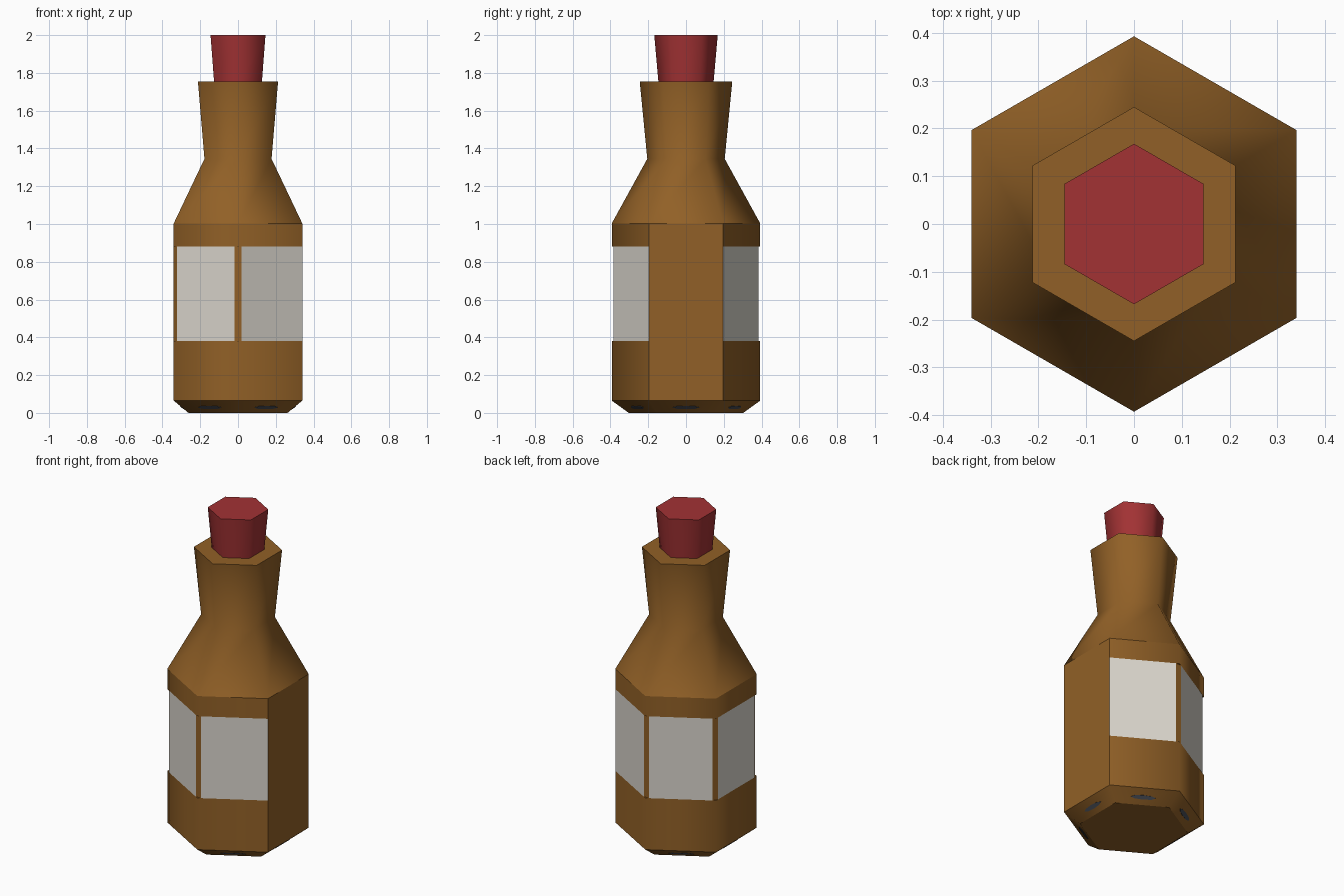
import bpy
import bmesh
from math import cos, sin, radians
from mathutils import Vector

cube = bpy.data.objects.get("Cube")
if cube:
    bpy.data.objects.remove(cube)


def material(name, rgb):
    m = bpy.data.materials.new(name)
    m.use_nodes = True
    m.diffuse_color = (*rgb, 1)
    m.node_tree.nodes["Principled BSDF"].inputs["Base Color"].default_value = (*rgb, 1)
    return m


glass = material("amber brown", (0.285, 0.118, 0.02))
paper = material("label white", (0.70, 0.67, 0.61))
wax = material("stopper red", (0.36, 0.032, 0.034))
slate = material("slate grey", (0.06, 0.067, 0.085))


def corner(i, r, z=0.0):
    a = radians(30 + 60 * i)
    return Vector((r * cos(a), r * sin(a), z))


def finish(name, bm, mats):
    bmesh.ops.recalc_face_normals(bm, faces=bm.faces)
    me = bpy.data.meshes.new(name)
    bm.to_mesh(me)
    bm.free()
    for m in mats:
        me.materials.append(m)
    ob = bpy.data.objects.new(name, me)
    bpy.context.collection.objects.link(ob)
    return ob


def loft(bm, rings):
    """Skin closed rings of points and cap both ends."""
    rings = [[bm.verts.new(p) for p in ring] for ring in rings]
    for a, b in zip(rings, rings[1:]):
        n = len(a)
        for i in range(n):
            j = (i + 1) % n
            bm.faces.new((a[i], a[j], b[j], b[i]))
    bm.faces.new(rings[0])
    bm.faces.new(rings[-1])
    bm.normal_update()


def hex_part(name, profile, mat):
    bm = bmesh.new()
    loft(bm, [[corner(i, r, z) for i in range(6)] for r, z in profile])
    bmesh.ops.recalc_face_normals(bm, faces=bm.faces)
    # caps and the plain left panel stay flat, the other sides blend
    for f in bm.faces:
        plain_panel = f.normal.x > 0.99 and abs(f.normal.z) < 0.01
        f.smooth = abs(f.normal.z) < 0.9 and not plain_panel
    # keep the rim of the base and shoulder crisp
    for e in bm.edges:
        za, zb = (v.co.z for v in e.verts)
        if abs(za - zb) < 1e-4 and (abs(za - 1.0) < 0.01 or abs(za - 0.065) < 0.01):
            e.smooth = False
    return finish(name, bm, [mat])


R = 0.393
LOW, HIGH = 0.38, 0.88

# Bottle body below and above the label, and the stopper
hex_part("lower_bottle", [(0.303, 0), (R, 0.065), (R, LOW)], glass)
hex_part("upper_bottle", [(R, HIGH), (R, 1.003), (0.205, 1.345), (0.245, 1.755)], glass)
hex_part("stopper", [(0.145, 1.74), (0.168, 2.0)], wax)

# Label band: paper panels with trimmed corners, bare on the left panel
outline = []
for i in range(6):
    p = corner(i, R)
    if i in (0, 5):
        outline.append(p)
    else:
        for k in (i - 1, i + 1):
            outline.append(p + (corner(k, R) - p).normalized() * 0.02)
bm = bmesh.new()
loft(bm, [[p + Vector((0, 0, z)) for p in outline] for z in (LOW, HIGH)])
bmesh.ops.recalc_face_normals(bm, faces=bm.faces)
for f in bm.faces:
    wide = f.calc_area() > 0.1 and abs(f.normal.z) < 0.1
    f.material_index = 1 if wide and f.normal.x < 0.9 else 0
finish("label_band", bm, [glass, paper])

# Thin dark slivers on the sloping faces of the base
bm = bmesh.new()
for i in range(6):
    low = (corner(i, 0.303) + corner(i + 1, 0.303)) / 2
    high = (corner(i, R, 0.065) + corner(i + 1, R, 0.065)) / 2
    up = (high - low).normalized()
    side = (corner(i + 1, R) - corner(i, R)).normalized()
    out = side.cross(Vector(up)).normalized()
    mid = low.lerp(high, 0.45)
    ring = [mid + side * 0.07 * cos(radians(t)) + up * 0.013 * sin(radians(t))
            for t in range(0, 360, 45)]
    loft(bm, [[p - out * 0.002 for p in ring], [p + out * 0.002 for p in ring]])
finish("base_marks", bm, [slate])
